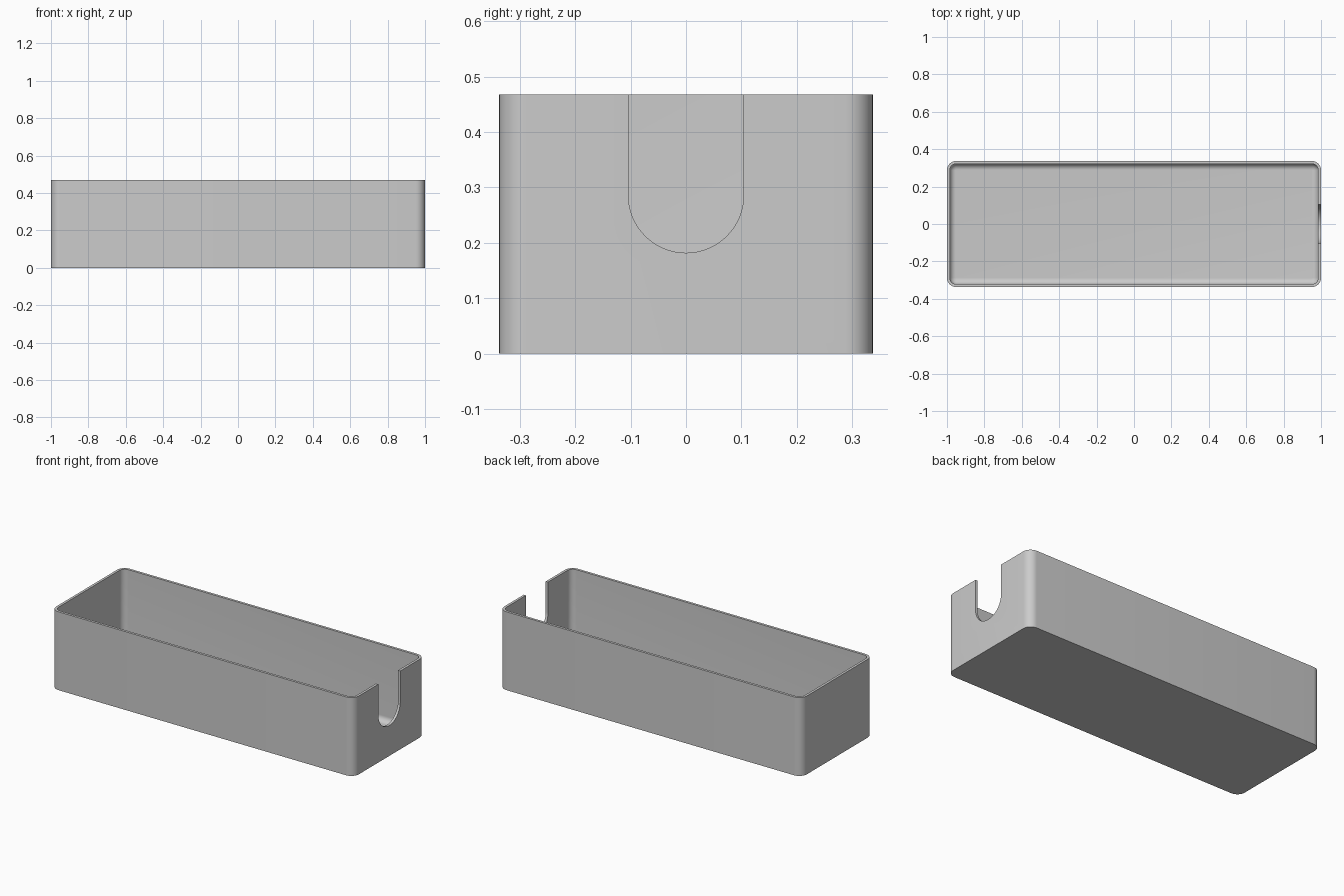
import bpy, bmesh, math
from math import sin, cos, pi

if "Cube" in bpy.data.objects:
    bpy.data.objects.remove(bpy.data.objects["Cube"])

HX, HY, H = 1.0, 0.337, 0.468      # outer half sizes and height
WALL, R, FILLET = 0.015, 0.05, 0.033
SEG = 10

grey = bpy.data.materials.new("light grey")
grey.diffuse_color = (0.6, 0.6, 0.6, 1)
grey.use_nodes = True
grey.node_tree.nodes["Principled BSDF"].inputs["Base Color"].default_value = grey.diffuse_color


def finish(name, bm):
    bmesh.ops.recalc_face_normals(bm, faces=bm.faces)
    mesh = bpy.data.meshes.new(name)
    bm.to_mesh(mesh)
    bm.free()
    mesh.materials.append(grey)
    ob = bpy.data.objects.new(name, mesh)
    bpy.context.collection.objects.link(ob)
    return ob


def ring(bm, inset, z):
    """Rounded rectangle of vertices, offset inwards from the outer outline."""
    r = R - inset
    verts = []
    for k, (sx, sy) in enumerate([(1, 1), (-1, 1), (-1, -1), (1, -1)]):
        for i in range(SEG + 1):
            a = (k + i / SEG) * pi / 2
            verts.append(bm.verts.new((sx * (HX - R) + r * cos(a),
                                       sy * (HY - R) + r * sin(a), z)))
    return verts


# Open tray: outer wall, rim, inner wall, rounded inner floor edge
profile = [(0, 0), (0, H), (WALL, H)]
for i in range(SEG + 1):
    a = i / SEG * pi / 2
    profile.append((WALL + FILLET * (1 - cos(a)), WALL + FILLET * (1 - sin(a))))
bm = bmesh.new()
rings = [ring(bm, *p) for p in profile]
for lo, hi in zip(rings, rings[1:]):
    n = len(lo)
    for i in range(n):
        j = (i + 1) % n
        bm.faces.new((lo[i], lo[j], hi[j], hi[i]))
bm.faces.new(rings[0])
bm.faces.new(rings[-1])
tray = finish("tray", bm)

# Round-bottomed slot cut through the right end wall
SLOT_R, SLOT_Z = 0.104, 0.286
outline = [(SLOT_R * cos(pi + i / 32 * pi), SLOT_Z + SLOT_R * sin(pi + i / 32 * pi))
           for i in range(33)] + [(SLOT_R, H + 0.1), (-SLOT_R, H + 0.1)]
bm = bmesh.new()
face = bm.faces.new([bm.verts.new((HX - 0.1, y, z)) for y, z in outline])
ext = bmesh.ops.extrude_face_region(bm, geom=[face])
bmesh.ops.translate(bm, vec=(0.2, 0, 0),
                    verts=[v for v in ext["geom"] if isinstance(v, bmesh.types.BMVert)])
cutter = finish("slot_cutter", bm)
cutter.hide_render = True

cut = tray.modifiers.new("slot", 'BOOLEAN')
cut.operation = 'DIFFERENCE'
cut.solver = 'EXACT'
cut.object = cutter
bpy.context.view_layer.objects.active = tray
tray.select_set(True)
bpy.ops.object.modifier_apply(modifier="slot")
bpy.data.objects.remove(cutter)

# Smooth corners, sharp rims
bpy.ops.object.shade_smooth_by_angle(angle=math.radians(30))
